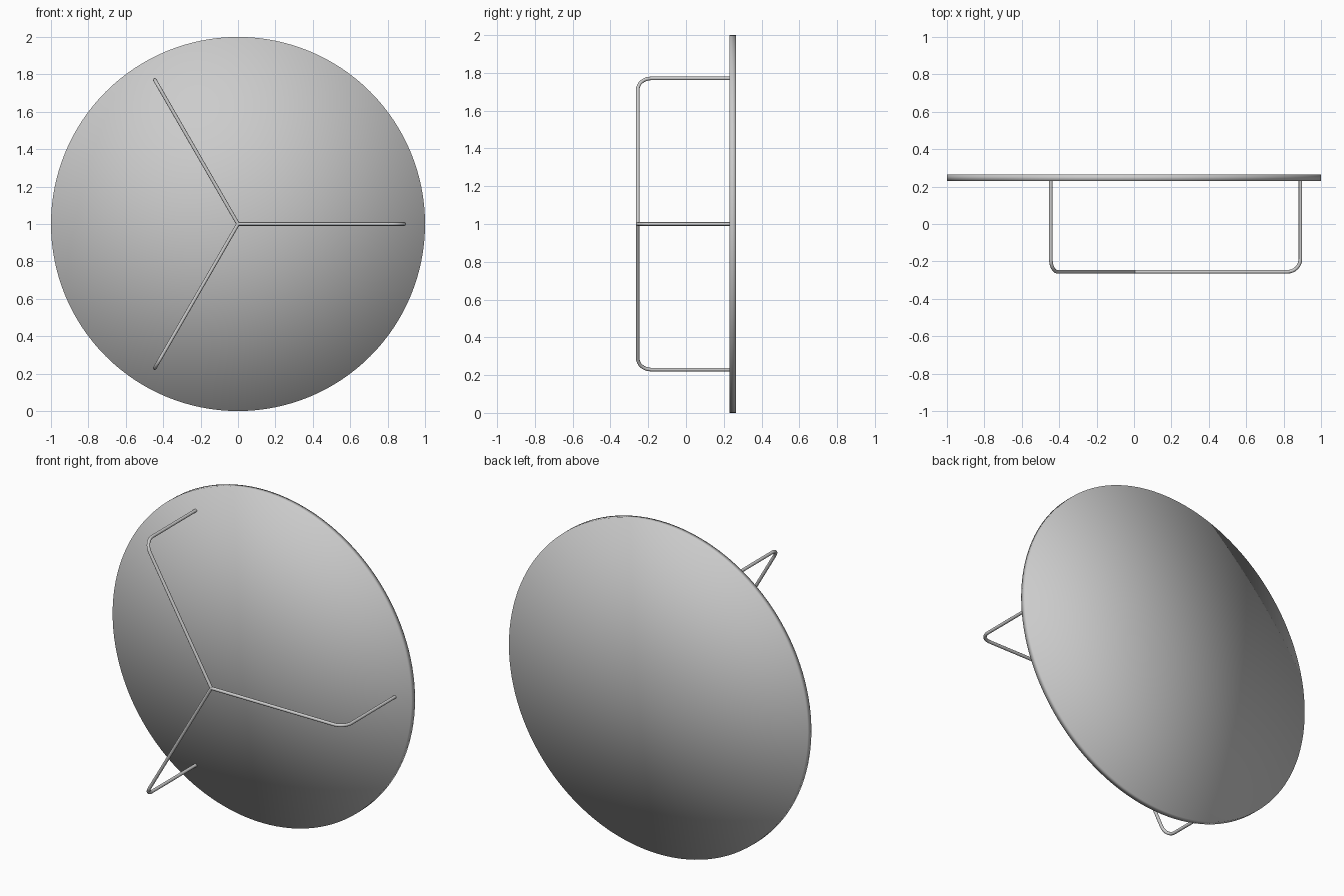
import bpy
from math import sin, cos, pi

if "Cube" in bpy.data.objects:
    bpy.data.objects.remove(bpy.data.objects["Cube"])

# round dish plate: thin disc facing front, softly shaded across its faces
bpy.ops.mesh.primitive_cylinder_add(vertices=128, radius=1, depth=0.036,
                                    end_fill_type='TRIFAN',
                                    location=(0, 0.247, 1), rotation=(pi / 2, 0, 0))
dish = bpy.context.object
dish.name = "dish_plate"
bpy.ops.object.shade_smooth()

ROD, REACH, FRONT, BACK, BEND = 0.0095, 0.89, -0.2555, 0.235, 0.07


def strut(index):
    """Bent rod: out from the centre, round the bend, back to the plate."""
    a = index * 2 * pi / 3
    profile = [(0, FRONT)]
    for i in range(9):
        t = i / 8 * pi / 2
        profile.append((REACH - BEND + BEND * sin(t), FRONT + BEND - BEND * cos(t)))
    profile.append((REACH, BACK))
    curve = bpy.data.curves.new(f"strut_{index + 1}", 'CURVE')
    curve.dimensions = '3D'
    curve.bevel_depth = ROD
    curve.bevel_resolution = 4
    curve.use_fill_caps = True
    spline = curve.splines.new('POLY')
    spline.points.add(len(profile) - 1)
    for p, (r, y) in zip(spline.points, profile):
        p.co = (r * cos(a), y, 1 + r * sin(a), 1)
    spline.use_smooth = True
    obj = bpy.data.objects.new(f"strut_{index + 1}", curve)
    bpy.context.collection.objects.link(obj)


# three struts meeting in front of the dish centre
for n in range(3):
    strut(n)
